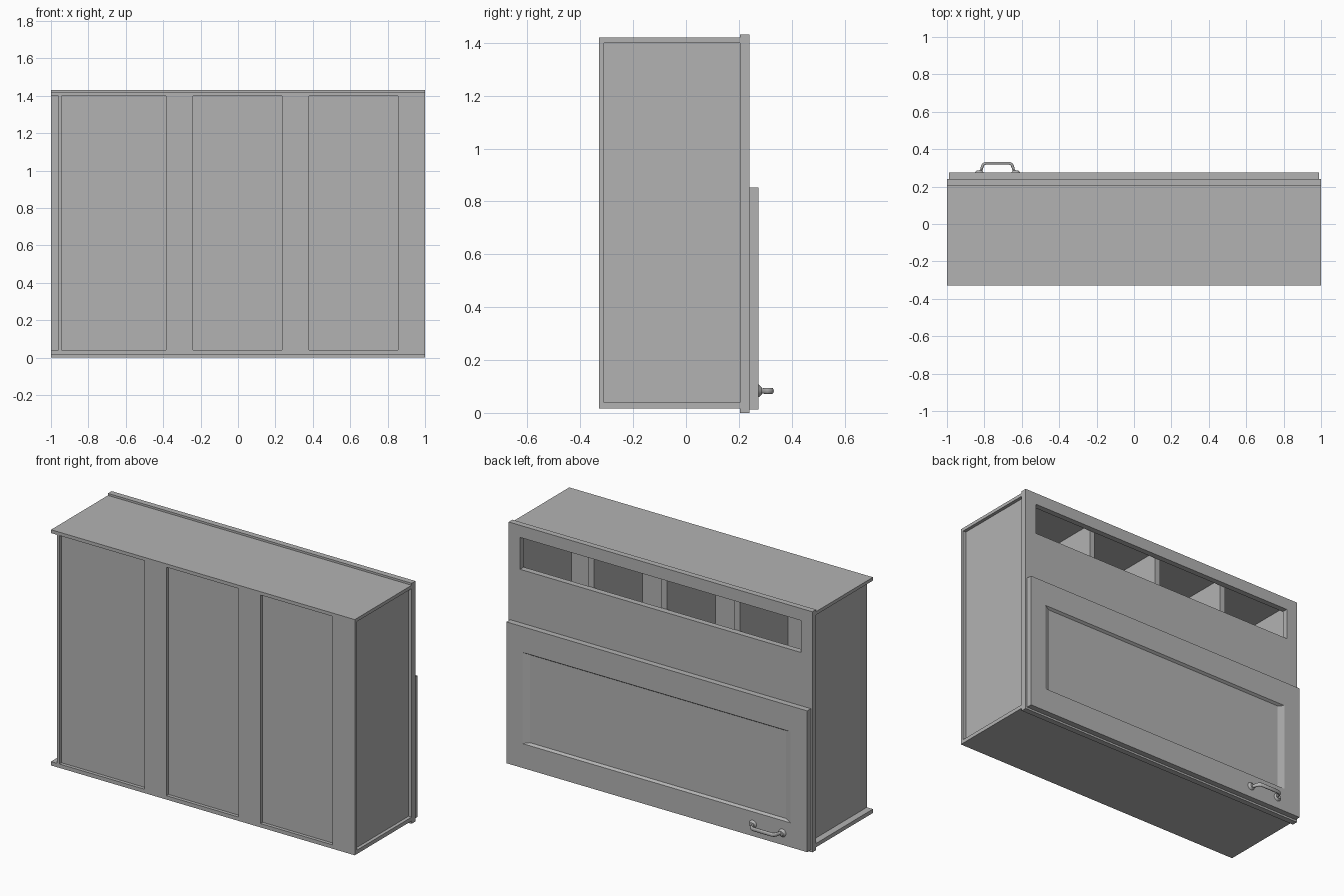
import bpy
import bmesh
from mathutils import Vector

cube = bpy.data.objects.get("Cube")
if cube:
    bpy.data.objects.remove(cube, do_unlink=True)

grey = bpy.data.materials.new("cabinet_grey")
grey.use_nodes = True
colour = (0.45, 0.45, 0.45, 1)
grey.diffuse_color = colour
grey.node_tree.nodes["Principled BSDF"].inputs["Base Color"].default_value = colour


def finish(bm, name):
    bmesh.ops.recalc_face_normals(bm, faces=bm.faces)
    mesh = bpy.data.meshes.new(name)
    bm.to_mesh(mesh)
    bm.free()
    mesh.materials.append(grey)
    obj = bpy.data.objects.new(name, mesh)
    bpy.context.collection.objects.link(obj)
    return obj


def box(name, x, y, z):
    """Board between the given (min, max) pairs."""
    bm = bmesh.new()
    bmesh.ops.create_cube(bm, size=1)
    for v in bm.verts:
        v.co = Vector([(a + b) / 2 + c * (b - a) for c, (a, b) in zip(v.co, (x, y, z))])
    return finish(bm, name)


def rect_loft(name, rects, closed):
    """Bridge upright rectangles (x0, x1, z0, z1, y); close the loop or cap both ends."""
    bm = bmesh.new()
    rings = [[bm.verts.new(p) for p in ((a, y, c), (b, y, c), (b, y, d), (a, y, d))]
             for a, b, c, d, y in rects]
    pairs = list(zip(rings, rings[1:]))
    if closed:
        pairs.append((rings[-1], rings[0]))
    else:
        bm.faces.new(rings[0])
        bm.faces.new(rings[-1])
    for r, s in pairs:
        for i in range(4):
            j = (i + 1) % 4
            bm.faces.new((r[i], r[j], s[j], s[i]))
    return finish(bm, name)


REAR, INNER, FRAME, FACE, DOOR = -0.33, -0.31, 0.205, 0.24, 0.275
LOW, HIGH = 0.04, 1.40

# Carcass
box("top_board", (-1, 1), (REAR, FRAME), (HIGH, 1.42))
box("bottom_board", (-1, 1), (REAR, FRAME), (0.017, LOW))
box("right_side_panel", (-0.96, -0.945), (REAR, FRAME), (LOW, HIGH))
box("left_side_panel", (0.93, 0.98), (INNER, FRAME), (LOW, HIGH))
box("rear_panel", (-0.945, 0.93), (INNER, -0.25), (LOW, HIGH))

# Upright battens on the -y side
for i, x in enumerate((-0.385, 0.235, 0.855)):
    box(f"rear_batten_{i + 1}", (x, x + 0.145), (REAR, INNER), (LOW, HIGH))

# Pigeonhole shelf and dividers
box("shelf", (-0.945, 0.93), (-0.25, FRAME), (0.86, 0.88))
for i, x in enumerate((-0.48, 0, 0.48)):
    box(f"divider_{i + 1}", (x - 0.018, x + 0.018), (-0.25, FRAME), (0.88, HIGH))

# Face frame with the long slot
outer = (-1, 1, 0, 1.432)
slot = (-0.925, 0.925, 1.17, 1.36)
rect_loft("face_frame", [outer + (FRAME,), outer + (FACE,), slot + (FACE,), slot + (FRAME,)], True)

# Door with a sunken panel
edge = (-0.99, 0.99, 0.012, 0.853)
rim = (-0.88, 0.885, 0.157, 0.70)
sunk = (-0.84, 0.845, 0.167, 0.69)
rect_loft("door", [edge + (FACE,), edge + (DOOR,), rim + (DOOR,), sunk + (DOOR - 0.015,)], False)

# Bow handle: rounded bar on two flared feet
HX, HZ = -0.73, 0.083
half = [(-0.097, 0.004), (-0.087, 0.012), (-0.082, 0.03), (-0.076, 0.043), (-0.064, 0.05)]
path = half + [(-x, y) for x, y in reversed(half)]
curve = bpy.data.curves.new("handle_bar", "CURVE")
curve.dimensions = "3D"
curve.bevel_depth = 0.0075
curve.bevel_resolution = 3
curve.use_fill_caps = True
spline = curve.splines.new("POLY")
spline.points.add(len(path) - 1)
for point, (x, y) in zip(spline.points, path):
    point.co = (x, y, 0, 1)
    point.radius = 1.0 if y > 0.02 else 0.85
spline.use_smooth = True
curve.materials.append(grey)
bar = bpy.data.objects.new("handle_bar", curve)
bar.location = (HX, DOOR, HZ)
bar.scale.z = 1.6
bpy.context.collection.objects.link(bar)

for side, sign in (("right", -1), ("left", 1)):
    bpy.ops.mesh.primitive_cone_add(vertices=24, radius1=0.024, radius2=0.013, depth=0.012,
                                    location=(HX + sign * 0.097, DOOR + 0.006, HZ),
                                    rotation=(-1.5708, 0, 0))
    foot = bpy.context.object
    foot.name = f"handle_foot_{side}"
    foot.data.materials.append(grey)
    bpy.ops.object.shade_smooth_by_angle()
